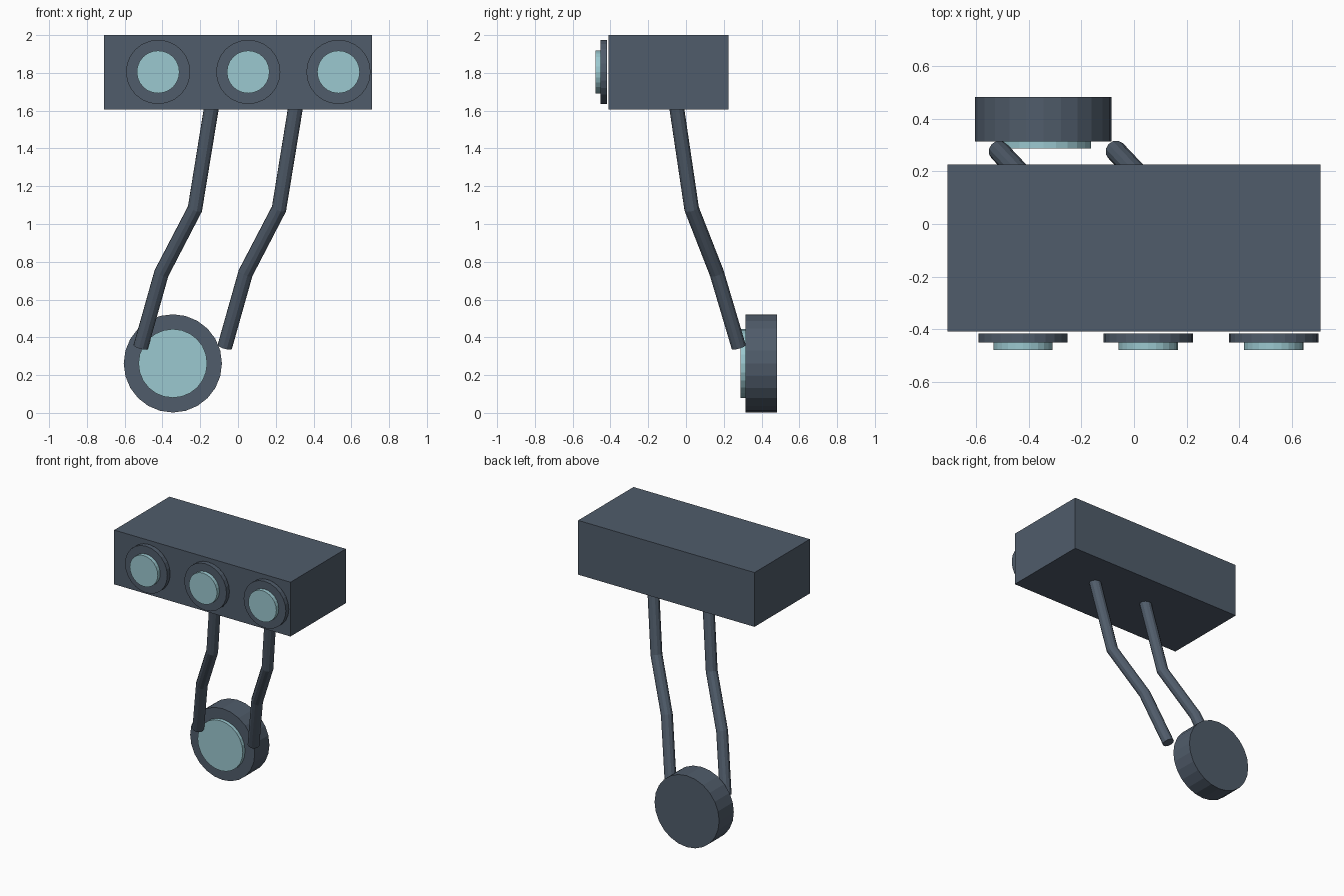
import bpy
import math
from mathutils import Vector

cube = bpy.data.objects.get("Cube")
if cube:
    bpy.data.objects.remove(cube, do_unlink=True)


def make_material(name, colour):
    mat = bpy.data.materials.new(name)
    mat.use_nodes = True
    mat.diffuse_color = colour
    mat.node_tree.nodes["Principled BSDF"].inputs["Base Color"].default_value = colour
    return mat


slate = make_material("slate_grey", (0.08, 0.107, 0.145, 1))
glass = make_material("pale_aqua", (0.33, 0.58, 0.63, 1))


def box(name, low, high, mat):
    low, high = Vector(low), Vector(high)
    bpy.ops.mesh.primitive_cube_add(size=1, location=(low + high) / 2)
    obj = bpy.context.object
    obj.name = name
    obj.scale = high - low
    bpy.ops.object.transform_apply(location=False, rotation=False, scale=True)
    obj.data.materials.append(mat)


def disc(name, x, z, radius, front, back, mat):
    """Cylinder whose axis runs along y."""
    bpy.ops.mesh.primitive_cylinder_add(
        vertices=24, radius=radius, depth=back - front,
        location=(x, (front + back) / 2, z), rotation=(math.pi / 2, 0, 0))
    obj = bpy.context.object
    obj.name = name
    obj.data.materials.append(mat)


def tube(name, points, radius, mat):
    """Round bar following a bent path, with closed ends."""
    curve = bpy.data.curves.new(name, "CURVE")
    curve.dimensions = "3D"
    curve.bevel_depth = radius
    curve.bevel_resolution = 4
    curve.use_fill_caps = True
    spline = curve.splines.new("POLY")
    spline.points.add(len(points) - 1)
    for point, co in zip(spline.points, points):
        point.co = (*co, 1)
    spline.use_smooth = False
    obj = bpy.data.objects.new(name, curve)
    bpy.context.collection.objects.link(obj)
    curve.materials.append(mat)
    # Turn the curve into a mesh
    bpy.ops.object.select_all(action="DESELECT")
    obj.select_set(True)
    bpy.context.view_layer.objects.active = obj
    bpy.ops.object.convert(target="MESH")


# Main housing
box("housing", (-0.71, -0.41, 1.605), (0.71, 0.226, 2.0), slate)

# Row of three lamps on the front, each a rim and a raised lens
for side, x in (("right", -0.423), ("middle", 0.054), ("left", 0.532)):
    disc(side + "_lamp_rim", x, 1.805, 0.17, -0.452, -0.418, slate)
    disc(side + "_lamp_lens", x, 1.805, 0.113, -0.48, -0.452, glass)

# Two parallel bent support bars
bar_path = [(-0.14, -0.05, 1.62), (-0.228, 0.03, 1.08),
            (-0.405, 0.163, 0.74), (-0.515, 0.279, 0.35)]
for side, shift in (("right", 0), ("left", 0.445)):
    tube(side + "_support_bar", [(x + shift, y, z) for x, y, z in bar_path], 0.04, slate)

# Large round lamp hanging at the bottom
disc("lower_lamp_body", -0.345, 0.262, 0.26, 0.314, 0.483, slate)
disc("lower_lamp_lens", -0.345, 0.262, 0.182, 0.288, 0.314, glass)
